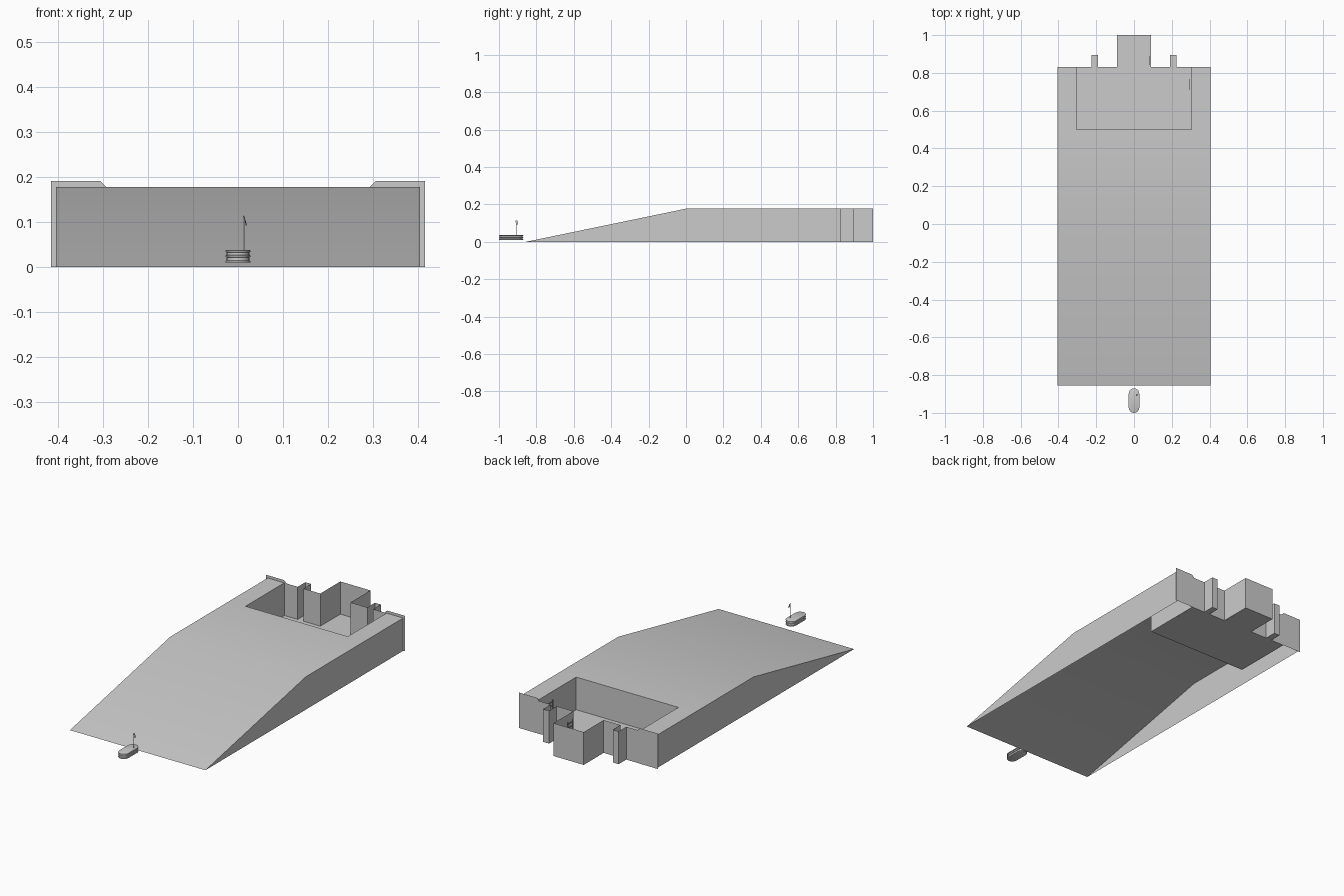
import bpy, bmesh, math
from mathutils import Vector

if "Cube" in bpy.data.objects:
    bpy.data.objects.remove(bpy.data.objects["Cube"])

grey = bpy.data.materials.new("light_grey")
grey.diffuse_color = (0.6, 0.6, 0.6, 1)
grey.use_nodes = True
grey.node_tree.nodes["Principled BSDF"].inputs["Base Color"].default_value = grey.diffuse_color

H = 0.177       # deck height
BACK = 0.83     # back edge of the deck


def make(name, faces, smooth=False):
    """Object from a list of polygons given as point lists."""
    bm = bmesh.new()
    for f in faces:
        bm.faces.new([bm.verts.new(p) for p in f])
    bmesh.ops.remove_doubles(bm, verts=bm.verts, dist=0.0002)
    me = bpy.data.meshes.new(name)
    bm.to_mesh(me)
    bm.free()
    me.materials.append(grey)
    ob = bpy.data.objects.new(name, me)
    bpy.context.collection.objects.link(ob)
    if smooth:
        bpy.ops.object.select_all(action='DESELECT')
        ob.select_set(True)
        bpy.context.view_layer.objects.active = ob
        bpy.ops.object.shade_smooth_by_angle(angle=math.radians(30))
    return ob


def box(c, s):
    """Six quads of a box with centre c and size s."""
    x, y, z = (v / 2 for v in s)
    P = lambda a, b, d: (c[0] + a * x, c[1] + b * y, c[2] + d * z)
    out = []
    for k in (-1, 1):
        q = [(-1, -1), (1, -1), (1, 1), (-1, 1)][::k]
        out.append([P(a, b, k) for a, b in q])
        out.append([P(k, a, b) for a, b in q])
        out.append([P(b, k, a) for a, b in q])
    return out


# Ramp and deck: an open shell, with a notch for the sunken bay
W, PX, PY = 0.404, 0.305, 0.5
make("ramp_deck", [
    [(-W, -0.855, 0), (W, -0.855, 0), (W, 0, H), (-W, 0, H)],
    [(-W, 0, H), (W, 0, H), (W, PY, H), (PX, PY, H), (-PX, PY, H), (-W, PY, H)],
    [(-W, PY, H), (-PX, PY, H), (-PX, BACK, H), (-W, BACK, H)],
    [(PX, PY, H), (W, PY, H), (W, BACK, H), (PX, BACK, H)],
], smooth=True)

for side, s in (("left", -1), ("right", 1)):
    # Outer side wall
    pts = [(s * W, -0.855, 0), (s * W, BACK, 0), (s * W, BACK, H), (s * W, 0, H)]
    make(side + "_side_wall", [pts[::s]])
    # Thin end plate standing slightly proud of the deck
    prof = [(0.293, 0), (0.415, 0), (0.415, 0.191), (0.307, 0.191), (0.293, H)]
    make(side + "_end_plate", [[(s * x, BACK + 0.001, z) for x, z in prof][::-s]])

# Sunken bay: one outline with two narrow niches and a central alcove
half = [(0.09, 1.0), (0.09, BACK), (0.19, BACK), (0.19, 0.895),
        (0.225, 0.895), (0.225, BACK), (PX, BACK), (PX, PY)]
outline = [(-x, y) for x, y in half] + half[::-1]
n = len(outline)
walls = []
for i in range(n):
    a, b = outline[i], outline[(i + 1) % n]
    walls.append([(*a, 0), (*b, 0), (*b, H), (*a, H)])
make("bay_walls", walls)
make("bay_floor", [
    [(-PX, PY, 0.001), (PX, PY, 0.001), (PX, BACK, 0.001), (-PX, BACK, 0.001)],
    [(-0.09, BACK, 0.001), (0.09, BACK, 0.001), (0.09, 1, 0.001), (-0.09, 1, 0.001)],
    *[[(x0, BACK, 0.001), (x0 + 0.035, BACK, 0.001),
       (x0 + 0.035, 0.895, 0.001), (x0, 0.895, 0.001)] for x0 in (-0.225, 0.19)],
])


# Ladders against the bay walls
def ladder(name, x, y0, y1, top):
    parts = [f for y in (y0, y1) for f in box((x, y, top / 2), (0.004, 0.004, top))]
    for i in range(1, 7):
        parts += box((x, (y0 + y1) / 2, top * i / 6.5), (0.003, y1 - y0, 0.003))
    make(name, parts)


ladder("alcove_ladder", 0.083, 0.845, 0.888, 0.14)
ladder("bay_ladder", 0.295, 0.712, 0.765, 0.14)


# Pill-shaped float in front of the ramp: stacked rims with narrower bands
def pill(r, z):
    cy, reach = -0.935, 0.065 - 0.028
    pts = []
    for k in range(2):
        for i in range(13):
            a = math.pi * (k + i / 12)
            pts.append((r * math.cos(a), cy + (reach if k == 0 else -reach) + r * math.sin(a), z))
    return pts


levels = [(0.026, 0.009), (0.028, 0.010), (0.028, 0.013), (0.025, 0.014),
          (0.025, 0.021), (0.028, 0.022), (0.028, 0.025), (0.025, 0.026),
          (0.025, 0.032), (0.028, 0.033), (0.028, 0.036), (0.026, 0.037)]
rings = [pill(r, z) for r, z in levels]
body = [rings[0][::-1], rings[-1]]
for lo, hi in zip(rings, rings[1:]):
    m = len(lo)
    for i in range(m):
        j = (i + 1) % m
        body.append([lo[i], lo[j], hi[j], hi[i]])
make("float_body", body, smooth=True)

# Pole and small tilted flag on the float
make("float_pole", box((0.013, -0.907, 0.0745), (0.003, 0.003, 0.077)))
make("float_flag", [
    [(0.012, -0.912, 0.115), (0.014, -0.900, 0.113), (0.020, -0.898, 0.091), (0.017, -0.909, 0.093)],
])
